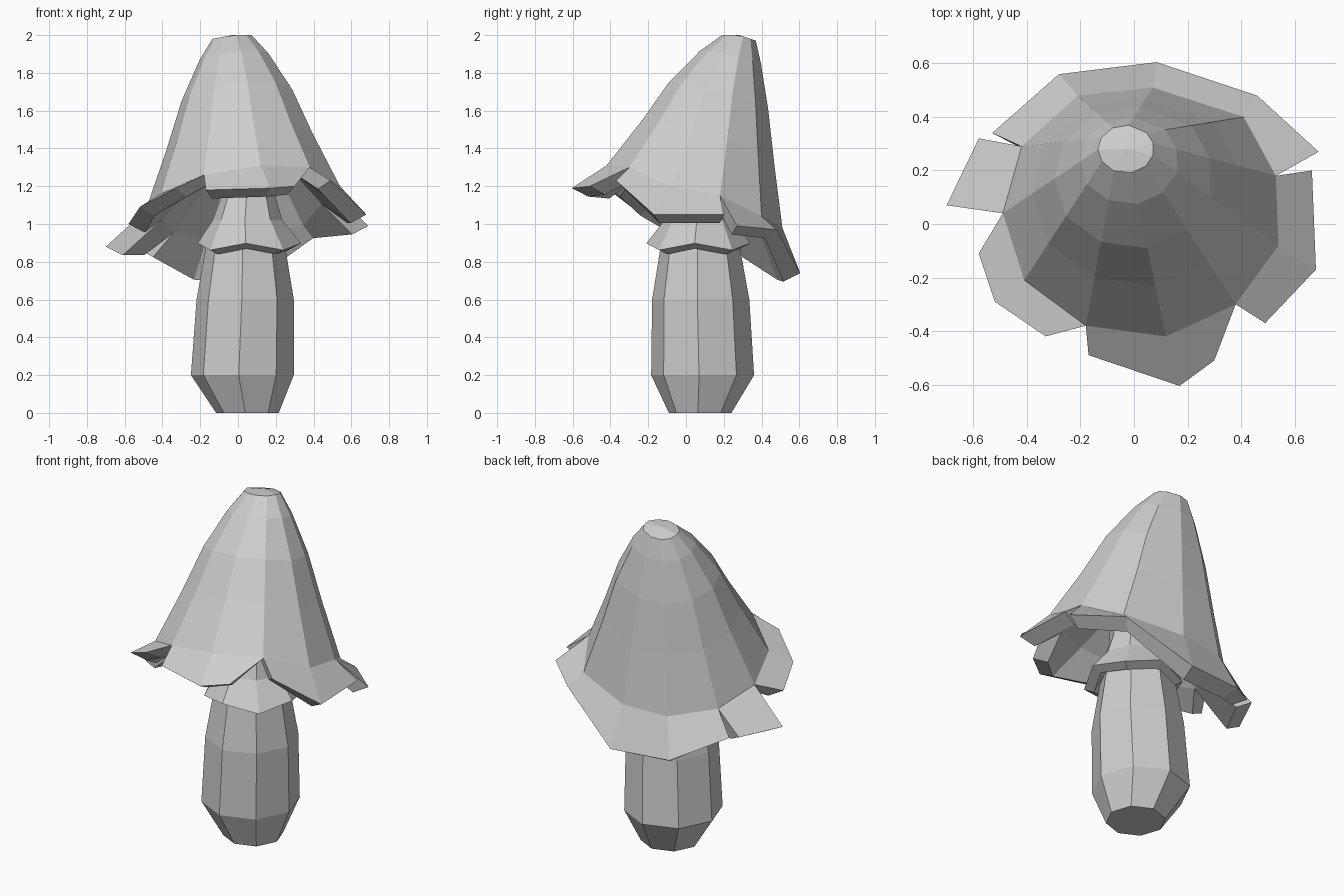
import bpy
import bmesh
from math import cos, sin, atan2, radians
from mathutils import Vector

default_cube = bpy.data.objects.get("Cube")
if default_cube:
    bpy.data.objects.remove(default_cube, do_unlink=True)

# One plain colour for the whole model
pale_grey = bpy.data.materials.new("pale_grey")
pale_grey.use_nodes = True
colour = (0.62, 0.62, 0.62, 1)
pale_grey.diffuse_color = colour
pale_grey.node_tree.nodes["Principled BSDF"].inputs["Base Color"].default_value = colour


def finish(bm, name):
    """Turn a bmesh into a flat shaded object."""
    bmesh.ops.recalc_face_normals(bm, faces=bm.faces[:])
    mesh = bpy.data.meshes.new(name)
    bm.to_mesh(mesh)
    bm.free()
    mesh.materials.append(pale_grey)
    obj = bpy.data.objects.new(name, mesh)
    bpy.context.collection.objects.link(obj)
    return obj


def add_ring(bm, points):
    return [bm.verts.new(p) for p in points]


def bridge(bm, upper, lower, closed=True):
    """Join two rows of equal length with quads."""
    count = len(upper)
    for i in range(count if closed else count - 1):
        j = (i + 1) % count
        bm.faces.new((upper[i], lower[i], lower[j], upper[j]))


def octagon(x, y, z, radius, wave=0):
    """Eight points around a centre, alternately raised and lowered."""
    points = []
    for i in range(8):
        angle = radians(45 * i - 94)
        lift = wave if i % 2 == 0 else -wave
        points.append((x + radius * cos(angle), y + radius * sin(angle), z + lift))
    return points


def build_column(name, sections):
    bm = bmesh.new()
    rings = [add_ring(bm, octagon(*section)) for section in sections]
    for lower, upper in zip(rings, rings[1:]):
        bridge(bm, upper, lower)
    bm.faces.new(rings[0])
    bm.faces.new(rings[-1])
    return finish(bm, name)


# Stem: faceted bulb that narrows towards the cap
build_column("stem", [
    (0.05, 0.075, 0, 0.166),
    (0.023, 0.088, 0.2, 0.273),
    (0.038, 0.078, 0.6, 0.258),
    (0.04, 0.075, 0.88, 0.21),
    (0.05, 0.07, 1.0, 0.17),
])

# Skirt: wavy collar under the cap, continuing up as the neck
build_column("skirt", [
    (0.05, 0.07, 0.92, 0.18),
    (0.06, 0.065, 0.855, 0.22, 0.015),
    (0.06, 0.065, 0.88, 0.275, 0.018),
    (0.05, 0.07, 1.02, 0.185),
    (0.055, 0.075, 1.14, 0.145),
    (0.06, 0.08, 1.45, 0.13),
])

# Cap: crease where the bell meets the torn brim, counter-clockwise
crease = [Vector(p) for p in (
    (-0.42, 0.29, 1.0), (-0.49, 0.04, 1.07), (-0.41, -0.21, 1.16),
    (-0.18, -0.38, 1.26), (0.12, -0.42, 1.31), (0.38, -0.30, 1.30),
    (0.54, -0.08, 1.2), (0.53, 0.18, 1.15), (0.41, 0.40, 1.04),
    (0.07, 0.51, 0.98), (-0.21, 0.48, 0.97),
)]

# Brim flaps: first crease point of each flap, then its outer edge
flaps = [
    (0, [(-0.58, 0.32, 0.88), (-0.70, 0.07, 0.88)]),
    (1, [(-0.58, -0.11, 1.0), (-0.52, -0.29, 1.09), (-0.33, -0.42, 1.19)]),
    (3, [(-0.17, -0.49, 1.18), (0.17, -0.605, 1.19), (0.30, -0.51, 1.2)]),
    (5, [(0.49, -0.37, 1.23), (0.68, -0.17, 1.05), (0.665, 0.20, 1.05)]),
    (7, [(0.69, 0.27, 0.99), (0.46, 0.48, 0.97), (0.085, 0.605, 0.74),
         (-0.28, 0.56, 0.75), (-0.53, 0.34, 0.87)]),
]

middle = Vector((0.03, 0.05, 0))
tip = Vector((-0.03, 0.28, 2))


def tip_point(base):
    """Point of the small crown ring that faces a crease point."""
    angle = atan2(base.y - middle.y, base.x - middle.x)
    drop = 0.03 * max(0, sin(angle)) + 0.02 * max(0, -cos(angle))
    return tip + Vector((0.105 * cos(angle), 0.09 * sin(angle), -drop))


def bell_point(base, spread, fall):
    start = tip_point(base)
    point = start.lerp(base, spread)
    point.z = start.z + (base.z - start.z) * fall
    return point


def underside(point):
    """Shift a point down and inwards by the thickness of the brim."""
    inward = middle - Vector((point.x, point.y, 0))
    return point + inward.normalized() * 0.09 + Vector((0, 0, -0.045))


bm = bmesh.new()
bell_profile = [(0, 0), (0.19, 0.12), (0.46, 0.36), (0.69, 0.65), (1, 1)]
bell = [add_ring(bm, [bell_point(p, s, f) for p in crease]) for s, f in bell_profile]
apex = bm.verts.new(tip)
for i, vert in enumerate(bell[0]):
    bm.faces.new((apex, bell[0][i - 1], vert))
for upper, lower in zip(bell, bell[1:]):
    bridge(bm, upper, lower)

# Hollow below the bell, closing in on the neck
top_crease = bell[-1]
low_crease = add_ring(bm, [underside(p) for p in crease])
neck = Vector((0.06, 0.08, 1.4))
neck_ring = []
for p in crease:
    offset = Vector((p.x - neck.x, p.y - neck.y, 0))
    neck_ring.append(neck + offset.normalized() * 0.12)
neck_ring = add_ring(bm, neck_ring)
bridge(bm, low_crease, neck_ring)
bm.faces.new(neck_ring)

# Thick flaps of the brim, each closed at both torn ends
for first, edge in flaps:
    edge = [Vector(p) for p in edge]
    indices = [(first + i) % len(crease) for i in range(len(edge))]
    top_inner = [top_crease[i] for i in indices]
    low_inner = [low_crease[i] for i in indices]
    top_outer = add_ring(bm, edge)
    low_outer = add_ring(bm, [underside(p) for p in edge])
    bridge(bm, top_inner, top_outer, closed=False)
    bridge(bm, top_outer, low_outer, closed=False)
    bridge(bm, low_outer, low_inner, closed=False)
    for end in (0, -1):
        bm.faces.new((top_inner[end], top_outer[end], low_outer[end], low_inner[end]))

finish(bm, "cap")
